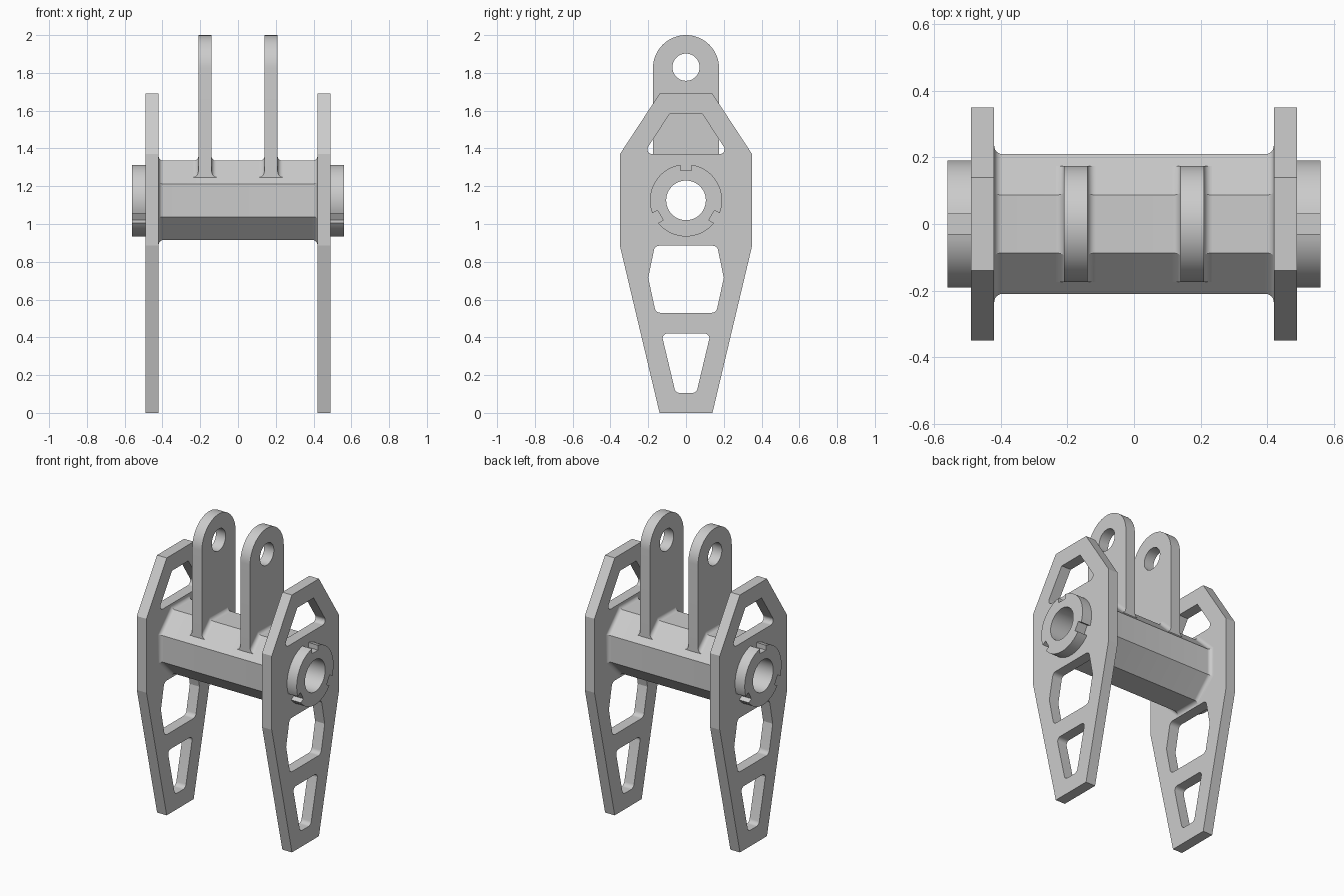
import bpy, bmesh
from math import sin, cos, pi, radians, tan
from mathutils import Vector, Matrix

cube = bpy.data.objects.get("Cube")
if cube:
    bpy.data.objects.remove(cube, do_unlink=True)

AXIS_Z = 1.125      # height of the shaft axis
BORE = 0.105        # bore radius
APOTHEM = 0.21      # octagonal shaft, centre to flat
FILLET = 0.025

steel = bpy.data.materials.new("plain grey")
grey = (0.6, 0.6, 0.6, 1)
steel.diffuse_color = grey
steel.use_nodes = True
steel.node_tree.nodes["Principled BSDF"].inputs["Base Color"].default_value = grey


def finish(name, bm):
    """Turn a bmesh into a shaded object."""
    bmesh.ops.recalc_face_normals(bm, faces=bm.faces[:])
    for f in bm.faces:
        f.smooth = True
    mesh = bpy.data.meshes.new(name)
    bm.to_mesh(mesh)
    bm.free()
    mesh.set_sharp_from_angle(angle=radians(11))
    mesh.materials.append(steel)
    obj = bpy.data.objects.new(name, mesh)
    bpy.context.scene.collection.objects.link(obj)


def arc(y, z, r, start=0, end=360, steps=48):
    """Points along an arc; a full circle drops its repeated last point."""
    count = steps if end - start == 360 else steps + 1
    angles = [radians(start + (end - start) * i / steps) for i in range(count)]
    return [(y + r * cos(a), z + r * sin(a)) for a in angles]


def symmetric(half, radii):
    """Mirror the +y half of an outline, rounding its corners."""
    pts = half + [(-y, z) for y, z in reversed(half)]
    radii = radii + radii[::-1]
    out = []
    for i, (p, r) in enumerate(zip(pts, radii)):
        if r == 0:
            out.append(p)
            continue
        p = Vector(p)
        a = (Vector(pts[i - 1]) - p).normalized()
        b = (Vector(pts[(i + 1) % len(pts)]) - p).normalized()
        half_angle = a.angle(b) / 2
        centre = p + (a + b).normalized() * (r / sin(half_angle))
        reach = r / tan(half_angle)
        v0, v1 = p + a * reach - centre, p + b * reach - centre
        out += [tuple(centre + v0.lerp(v1, k / 12).normalized() * r) for k in range(13)]
    return out


def slab(name, loops, x0, x1):
    """Extrude a y-z outline with holes between two x positions."""
    curve = bpy.data.curves.new(name, 'CURVE')
    curve.dimensions = '2D'
    curve.fill_mode = 'BOTH'
    curve.extrude = abs(x1 - x0) / 2
    for loop in loops:
        spline = curve.splines.new('POLY')
        spline.points.add(len(loop) - 1)
        for pt, (y, z) in zip(spline.points, loop):
            pt.co = (y, z, 0, 1)
        spline.use_cyclic_u = True
    temp = bpy.data.objects.new(name + "_outline", curve)
    bpy.context.scene.collection.objects.link(temp)
    mesh = bpy.data.meshes.new_from_object(temp)
    bm = bmesh.new()
    bm.from_mesh(mesh)
    bpy.data.objects.remove(temp)
    bpy.data.curves.remove(curve)
    bpy.data.meshes.remove(mesh)
    # local x, y, z become world y, z, x
    bm.transform(Matrix.Translation(((x0 + x1) / 2, 0, 0))
                 @ Matrix(((0, 0, 1, 0), (1, 0, 0, 0), (0, 1, 0, 0), (0, 0, 0, 1))))
    bmesh.ops.remove_doubles(bm, verts=bm.verts[:], dist=0.0001)
    finish(name, bm)


def octagon_loft(bm, profile):
    """Skin octagons whose apothem follows (x, apothem) pairs."""
    rings = []
    for x, a in profile:
        r = a / cos(pi / 8)
        rings.append([bm.verts.new((x, r * cos(t), AXIS_Z + r * sin(t)))
                      for t in (pi / 8 + k * pi / 4 for k in range(8))])
    for r0, r1 in zip(rings, rings[1:]):
        for k in range(8):
            j = (k + 1) % 8
            bm.faces.new((r0[k], r0[j], r1[j], r1[k]))
    return rings


def flare(wall, direction):
    """Fillet profile rising to a wall, approached along direction."""
    ts = [pi / 2 * i / 10 for i in range(11)]
    return [(wall - direction * FILLET * (1 - sin(t)), APOTHEM + FILLET * (1 - cos(t)))
            for t in ts]


# Octagonal shaft, flared at the side plates, with a round bore
bm = bmesh.new()
octagon_loft(bm, flare(-0.42, -1)[::-1] + flare(0.42, 1))
bmesh.ops.create_cone(bm, cap_ends=False, segments=48, radius1=BORE, radius2=BORE, depth=0.84,
                      matrix=Matrix.Translation((0, 0, AXIS_Z)) @ Matrix.Rotation(pi / 2, 4, 'Y'))
for side in (-1, 1):
    rim = [e for e in bm.edges if e.is_boundary and all(v.co.x * side > 0.41 for v in e.verts)]
    bmesh.ops.triangle_fill(bm, edges=rim, use_beauty=True)
finish("shaft", bm)

# Side plate: tapered outline, three windows and the bore
plate_loops = [
    symmetric([(0.14, 0), (0.35, 0.885), (0.35, 1.37), (0.14, 1.69)], [0] * 4),
    symmetric([(0.055, 0.105), (0.13, 0.42)], [0.03, 0.025]),
    symmetric([(0.16, 0.53), (0.2, 0.715), (0.165, 0.885)], [0.03, 0, 0.03]),
    symmetric([(0.226, 1.37), (0.085, 1.585)], [0.025, 0]),
    arc(0, AXIS_Z, BORE),
]

# Lug: round-topped tab with a pin hole
lug_loops = [
    [(-0.175, 1.24), (0.175, 1.24)] + arc(0, 1.825, 0.175, 0, 180, 32),
    arc(0, 1.83, 0.072),
]

# Hub outline with three square notches
hub = []
for notch in (90, 210, 330):
    u = Vector((cos(radians(notch)), sin(radians(notch))))
    v = Vector((-u.y, u.x))
    centre = Vector((0, AXIS_Z))
    hub += [tuple(centre + u * 0.157 + v * s) for s in (-0.03, 0.03)]
    hub += arc(0, AXIS_Z, 0.191, notch + 9.1, notch + 110.9, 20)
hub_loops = [hub, arc(0, AXIS_Z, BORE)]

for side, word in ((1, "left"), (-1, "right")):
    slab(word + "_side_plate", plate_loops, 0.42 * side, 0.49 * side)
    slab(word + "_hub", hub_loops, 0.49 * side, 0.56 * side)
    slab(word + "_lug", lug_loops, 0.14 * side, 0.21 * side)

    # Fillet between lug and shaft, trimmed to the lug width
    bm = bmesh.new()
    rings = octagon_loft(bm, flare(0.14 * side, side) + flare(0.21 * side, -side)[::-1])
    bm.faces.new(rings[0])
    bm.faces.new(rings[-1])
    for co, no in (((0, 0.1745, 0), (0, 1, 0)), ((0, -0.1745, 0), (0, -1, 0)),
                   ((0, 0, 1.238), (0, 0, -1))):
        bmesh.ops.bisect_plane(bm, geom=bm.verts[:] + bm.edges[:] + bm.faces[:],
                               plane_co=co, plane_no=no, clear_outer=True)
        bmesh.ops.holes_fill(bm, edges=[e for e in bm.edges if e.is_boundary])
    finish(word + "_lug_fillet", bm)
